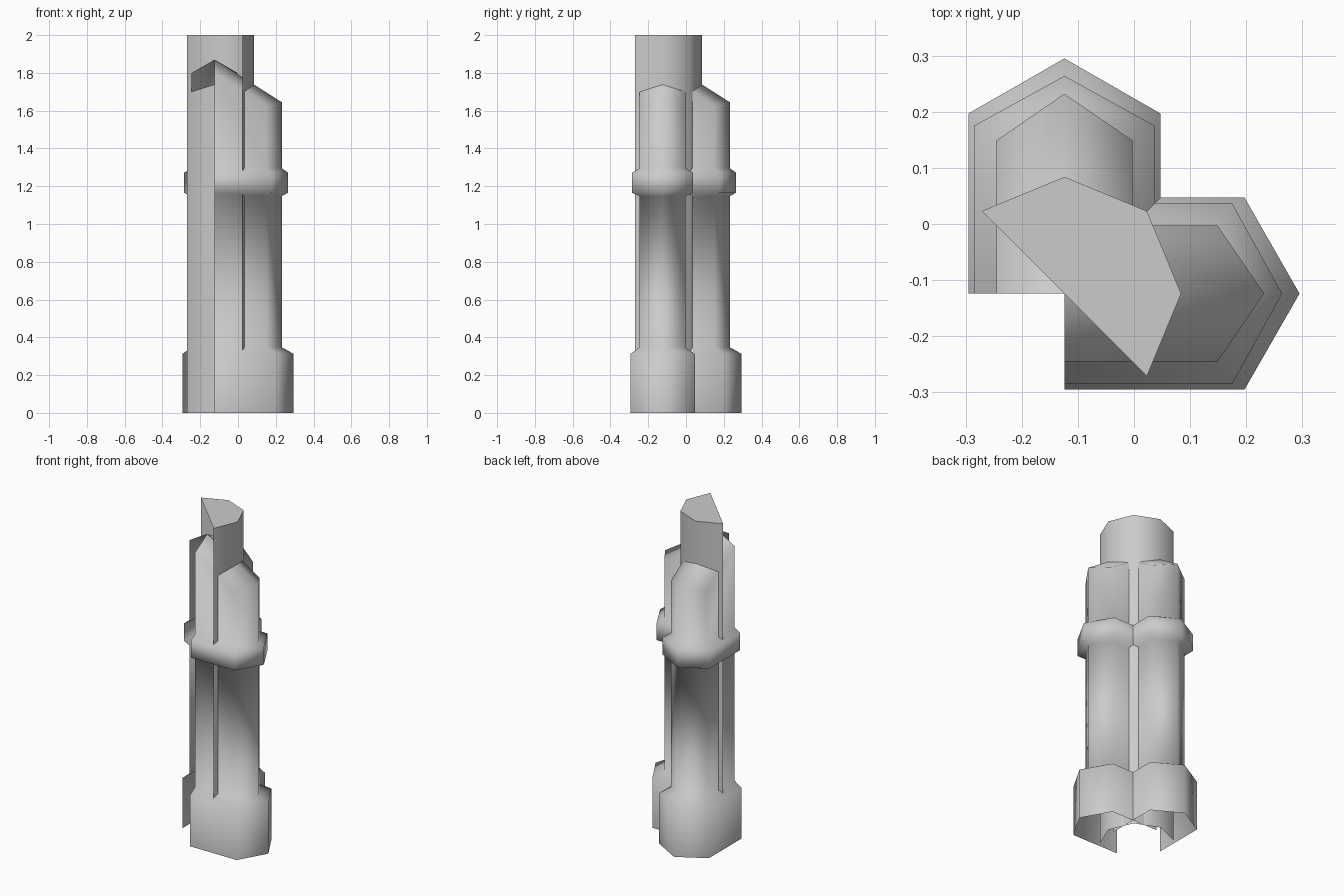
import bpy
import bmesh
from math import cos, sin, pi, radians

cube = bpy.data.objects.get("Cube")
if cube:
    bpy.data.objects.remove(cube, do_unlink=True)

C = -0.124  # shared axis of the pillar in x and y

stone = bpy.data.materials.new("grey_stone")
stone.use_nodes = True
GREY = (0.6, 0.6, 0.6, 1)
stone.diffuse_color = GREY
stone.node_tree.nodes["Principled BSDF"].inputs["Base Color"].default_value = GREY


def finish(name, bm):
    mesh = bpy.data.meshes.new(name)
    bm.to_mesh(mesh)
    bm.free()
    mesh.materials.append(stone)
    obj = bpy.data.objects.new(name, mesh)
    bpy.context.collection.objects.link(obj)
    for p in mesh.polygons:
        p.use_smooth = True
    return obj


def loft(bm, rows):
    for low, high in zip(rows, rows[1:]):
        for i in range(len(low) - 1):
            bm.faces.new((low[i], low[i + 1], high[i + 1], high[i]))


def roof_height(u, v):
    return 1.87 - 0.633 * (v - C) - 0.58 * abs(u)


# half width, shoulder and apex of each cross-section
BASE = (0.171, 0.197, 0.295)
RING = (0.161, 0.175, 0.264)
SHAFT = (0.121, 0.149, 0.232)
LEVELS = [(BASE, 0), (BASE, 0.312), (SHAFT, 0.347), (SHAFT, 1.147),
          (RING, 1.165), (RING, 1.272), (SHAFT, 1.295), (SHAFT, None)]


def make_column(name, swap):
    """Half-hexagonal column with base, ring and sloping gabled top."""
    bm = bmesh.new()

    def vert(u, v, z):
        z = roof_height(u, v) if z is None else z
        return bm.verts.new((v, C + u, z) if swap else (C + u, v, z))

    rows = []
    for (w, shoulder, apex), z in LEVELS:
        outline = [(w, C), (w, shoulder), (0, apex), (-w, shoulder), (-w, C)]
        rows.append([vert(u, v, z) for u, v in outline])
    loft(bm, rows)
    # gabled roof
    top = rows[-1]
    ridge = vert(0, C, None)
    bm.faces.new((top[0], top[1], top[2], ridge))
    bm.faces.new((ridge, top[2], top[3], top[4]))
    if swap:
        bmesh.ops.reverse_faces(bm, faces=bm.faces[:])
    return finish(name, bm)


make_column("back_column", False)
make_column("left_column", True)

# central half-octagonal core, open on the diagonal side
bm = bmesh.new()
angles = [(k - 1) * pi / 4 for k in range(5)]
rows = [[bm.verts.new((C + 0.208 * cos(a), C + 0.208 * sin(a), z)) for a in angles]
        for z in (0, 2)]
loft(bm, rows)
bm.faces.new(rows[1])
core = finish("central_core", bm)
bpy.ops.object.select_all(action='DESELECT')
core.select_set(True)
bpy.context.view_layer.objects.active = core
bpy.ops.object.shade_smooth_by_angle(angle=radians(60))
